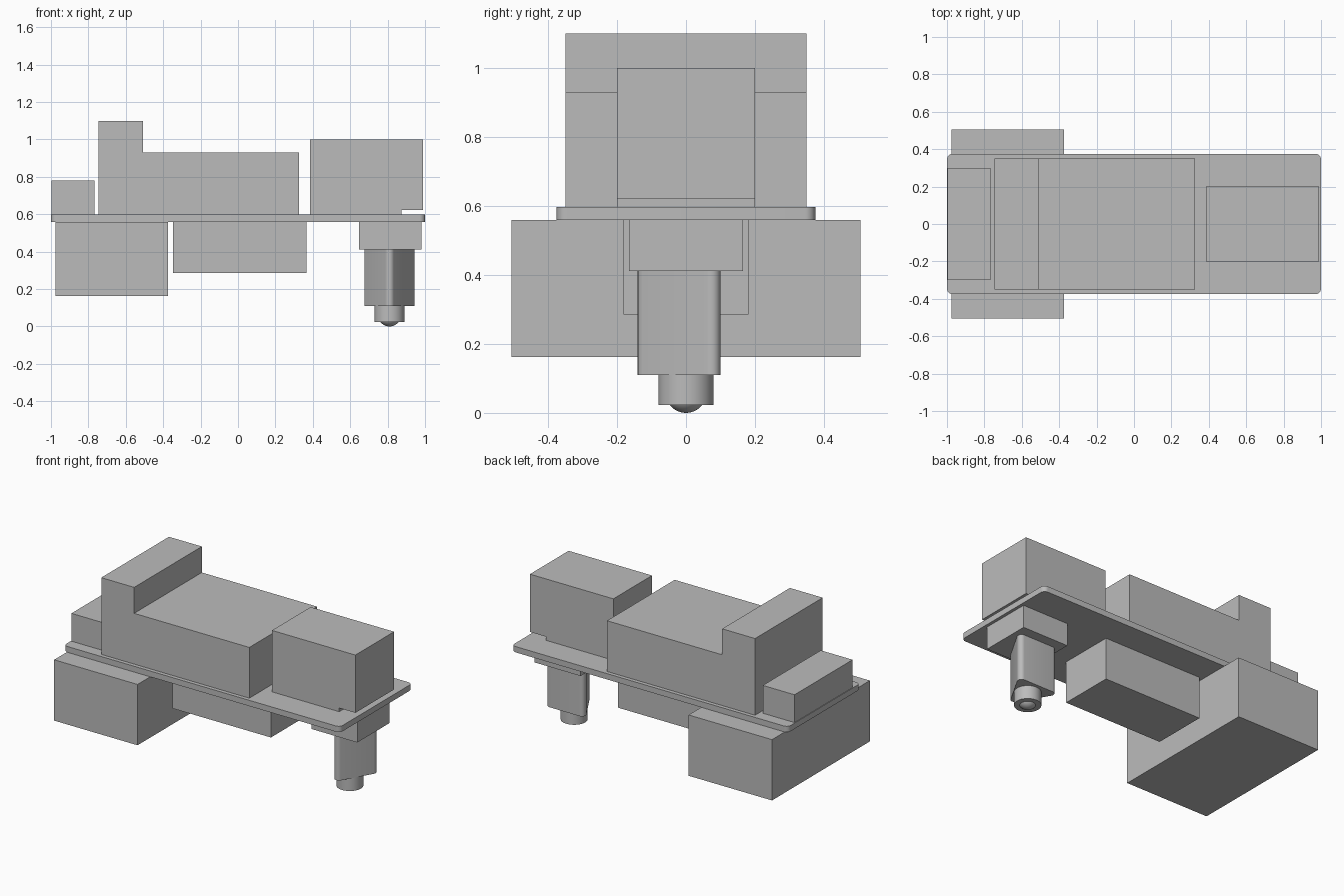
import bpy, bmesh, math
from mathutils import Vector

cube = bpy.data.objects.get("Cube")
if cube:
    bpy.data.objects.remove(cube, do_unlink=True)

grey = bpy.data.materials.new("plain grey")
grey.use_nodes = True
colour = (0.5, 0.5, 0.5, 1)
grey.diffuse_color = colour
grey.node_tree.nodes["Principled BSDF"].inputs["Base Color"].default_value = colour


def finish(name, bm, smooth=False):
    bmesh.ops.recalc_face_normals(bm, faces=bm.faces)
    mesh = bpy.data.meshes.new(name)
    bm.to_mesh(mesh)
    bm.free()
    mesh.materials.append(grey)
    obj = bpy.data.objects.new(name, mesh)
    bpy.context.collection.objects.link(obj)
    if smooth:
        bpy.ops.object.select_all(action='DESELECT')
        obj.select_set(True)
        bpy.context.view_layer.objects.active = obj
        bpy.ops.object.shade_smooth_by_angle(angle=math.radians(35))
    return obj


def prism(name, points, offset, smooth=False):
    """Extrude a closed outline of 3D points along an offset."""
    bm = bmesh.new()
    face = bm.faces.new([bm.verts.new(p) for p in points])
    top = bmesh.ops.extrude_face_region(bm, geom=[face])["geom"]
    bmesh.ops.translate(bm, vec=Vector(offset),
                        verts=[v for v in top if isinstance(v, bmesh.types.BMVert)])
    return finish(name, bm, smooth)


def side_profile(name, outline, half_width):
    """Extrude an x-z outline across the width."""
    return prism(name, [(x, -half_width, z) for x, z in outline], (0, 2 * half_width, 0))


def box(name, x0, x1, half_width, z0, z1):
    return side_profile(name, [(x0, z0), (x1, z0), (x1, z1), (x0, z1)], half_width)


def rounded(name, corners, radius, z0, z1, steps=8):
    """Prism from counter-clockwise arc centres, with rounded vertical edges."""
    points = []
    n = len(corners)
    turn = 2 * math.pi / n
    for i, (x, y) in enumerate(corners):
        dx, dy = x - corners[i - 1][0], y - corners[i - 1][1]
        start = math.atan2(-dx, dy)
        for k in range(steps + 1):
            a = start + turn * k / steps
            points.append((x + radius * math.cos(a), y + radius * math.sin(a), z0))
    return prism(name, points, (0, 0, z1 - z0), smooth=True)


DECK_LOW, DECK_TOP = 0.56, 0.598

# Deck plate with rounded corners
rounded("deck_plate", [(-0.97, -0.345), (0.97, -0.345), (0.97, 0.345), (-0.97, 0.345)],
        0.03, DECK_LOW, DECK_TOP)

# Blocks on top of the deck
box("tail_block", -0.996, -0.766, 0.3, DECK_TOP, 0.78)
side_profile("stepped_body", [(-0.745, DECK_TOP), (0.327, DECK_TOP), (0.327, 0.93),
                              (-0.507, 0.93), (-0.507, 1.1), (-0.745, 1.1)], 0.35)
side_profile("notched_block", [(0.386, DECK_TOP), (0.873, DECK_TOP), (0.873, 0.622),
                               (0.99, 0.622), (0.99, 1.0), (0.386, 1.0)], 0.2)

# Blocks under the deck
box("wide_lower_block", -0.977, -0.373, 0.506, 0.162, DECK_LOW)
box("middle_lower_block", -0.347, 0.365, 0.181, 0.286, DECK_LOW)
box("caster_mount", 0.647, 0.98, 0.166, 0.412, DECK_LOW)

# Ball caster: rounded triangular post, round housing and ball
CX = 0.81
rounded("caster_post", [(CX, -0.114), (CX + 0.1085, 0.074), (CX - 0.1085, 0.074)],
        0.026, 0.11, 0.412)

bm = bmesh.new()
bmesh.ops.create_cone(bm, cap_ends=True, segments=48, radius1=0.08, radius2=0.08, depth=0.087)
bmesh.ops.translate(bm, vec=(CX, 0, 0.0665), verts=bm.verts)
finish("caster_housing", bm, smooth=True)

bm = bmesh.new()
bmesh.ops.create_uvsphere(bm, u_segments=32, v_segments=20, radius=0.06)
bmesh.ops.translate(bm, vec=(CX, 0, 0.06), verts=bm.verts)
finish("caster_ball", bm, smooth=True)
